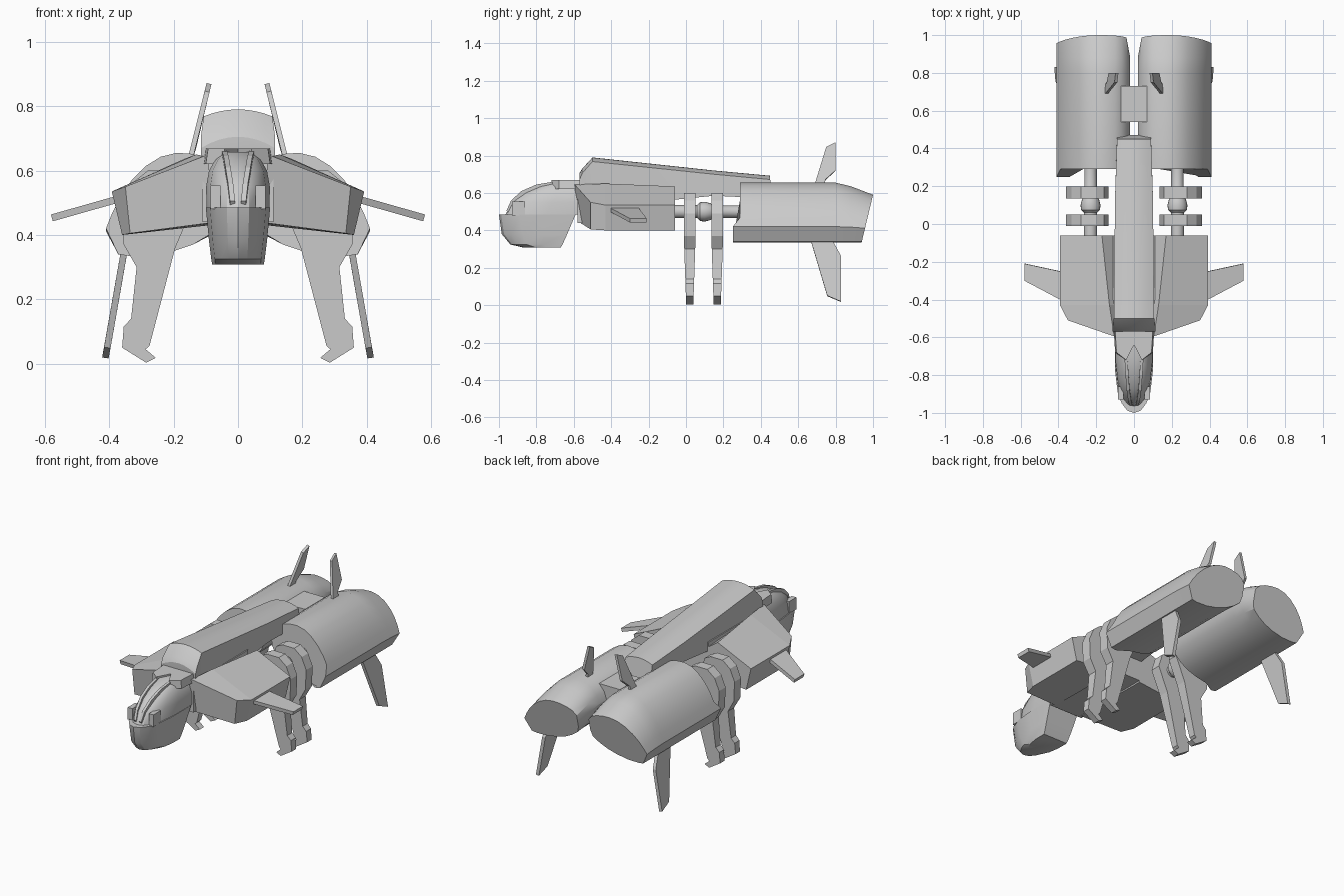
import bpy, bmesh, math
from mathutils import Vector

if "Cube" in bpy.data.objects:
    bpy.data.objects.remove(bpy.data.objects["Cube"])


def loft(name, rings, mirror=False, smooth=None):
    """Skin a list of equal-length point rings, with flat caps."""
    bm = bmesh.new()
    vs = [[bm.verts.new(p) for p in r] for r in rings]
    n = len(vs[0])
    for a, b in zip(vs, vs[1:]):
        for i in range(n):
            j = (i + 1) % n
            bm.faces.new((a[i], a[j], b[j], b[i]))
    bm.faces.new(vs[0])
    bm.faces.new(vs[-1])
    bmesh.ops.recalc_face_normals(bm, faces=bm.faces)
    me = bpy.data.meshes.new(name)
    bm.to_mesh(me)
    bm.free()
    ob = bpy.data.objects.new(name, me)
    bpy.context.collection.objects.link(ob)
    bpy.ops.object.select_all(action='DESELECT')
    ob.select_set(True)
    bpy.context.view_layer.objects.active = ob
    if smooth:
        bpy.ops.object.shade_smooth_by_angle(angle=math.radians(smooth))
    if mirror:
        m = ob.modifiers.new("mirror", 'MIRROR')
        m.use_mirror_merge = False
    return ob


def plate(name, pts, offset, mirror=True):
    """Thin slab: an outline thickened by a vector to both sides."""
    o = Vector(offset) / 2
    return loft(name, [[Vector(p) - o for p in pts], [Vector(p) + o for p in pts]], mirror)


def box(name, x0, x1, y0, y1, z0, z1, mirror=False):
    r = [(x0, y0), (x1, y0), (x1, y1), (x0, y1)]
    return loft(name, [[(x, y, z) for x, y in r] for z in (z0, z1)], mirror)


# Spine with arched top and sloping hood
def arch(y, w, side, top, bottom, lean=0):
    pts = [(-w, y + lean, bottom), (w, y + lean, bottom)]
    for i in range(9):
        t = 1 - i / 4
        pts.append((w * t, y, top - (top - side) * t * t))
    return pts


loft("spine", [arch(-.57, .115, .67, .705, .6), arch(-.555, .115, .705, .73, .55),
               arch(-.5, .107, .768, .79, .52), arch(.15, .1, .70, .72, .585),
               arch(.45, .09, .672, .692, .57, .02)], smooth=25)
box("core_body", -.11, .11, -.58, -.06, .44, .62)


# Nose: rounded U outlines stacked in height
def outline(z, w, front, back, k=1):
    half = [(.35, .012), (.65, .05), (.87, .11), (1, .22)]
    right = [(w * a, front + k * d, z) for a, d in half] + [(w, back, z)]
    return [(0, front, z)] + right + [(-x, y, q) for x, y, q in reversed(right)]


loft("nose_hull", [outline(.308, .08, -.87, -.67, .6), outline(.325, .083, -.94, -.66, .8),
                   outline(.38, .09, -.985, -.635), outline(.485, .1, -1, -.59)], smooth=30)
loft("canopy", [outline(.485, .098, -.965, -.56), outline(.55, .099, -.935, -.56),
                outline(.60, .09, -.875, -.56, .8), outline(.635, .07, -.80, -.56, .5),
                outline(.658, .05, -.715, -.56, .3)], smooth=30)
cap = [(.045, -.72), (.1, -.68), (.108, -.55), (0, -.55), (0, -.64)]
loft("canopy_rear_cap", [[(x, y, .62) for x, y in cap],
                         [(x * .93, y, .668) for x, y in cap]], True)
# Curved canopy frame rails
path = [(.042, -.70, .662), (.036, -.80, .645), (.03, -.88, .61), (.022, -.935, .56), (.016, -.96, .505)]
loft("canopy_rail", [[(x - .007, y + .02, z - .03), (x + .009, y + .02, z - .03),
                      (x + .009, y, z), (x - .007, y, z)] for x, y, z in path], True)
box("nose_window", .055, .086, -.93, -.86, .48, .553, True)

# Shoulder wing blocks
loft("shoulder", [
    [(.09, -.595, .625), (.105, -.595, .645), (.35, -.51, .55), (.335, -.51, .405), (.09, -.56, .437)],
    [(.09, -.43, .60), (.13, -.43, .65), (.392, -.43, .535), (.36, -.43, .40), (.09, -.43, .435)],
    [(.09, -.06, .58), (.17, -.06, .635), (.392, -.06, .535), (.36, -.06, .40), (.09, -.06, .43)],
], True)
plate("side_winglet", [(.37, -.41, .512), (.578, -.30, .453), (.578, -.21, .453), (.37, -.255, .512)],
      (.006, 0, .021))

# Round struts between shoulders and engines, with a swelling between the legs
prof = [(-.08, .035), (.06, .035), (.075, .05), (.10, .053), (.13, .045), (.15, .033), (.32, .033)]
loft("strut", [[(.23 + r * math.cos(i * math.tau / 20), y, .5 + r * math.sin(i * math.tau / 20))
                for i in range(20)] for y, r in prof], True, 35)

# Two pairs of landing legs
leg = [(.135, .50), (.16, .58), (.20, .60), (.28, .60), (.33, .56), (.36, .49), (.355, .37),
       (.315, .30), (.332, .14), (.355, .115), (.36, .05), (.285, .003), (.255, .018),
       (.287, .045), (.275, .055), (.195, .36)]
for nm, yc in (("front_leg", .02), ("rear_leg", .167)):
    loft(nm, [[(x, yc + s * (.019 + .012 * min(1, z / .35)), z) for x, z in leg] for s in (-1, 1)], True)

# Lens-shaped engine pods: ridge top, bevelled outer edge, round inner belly
sec = [(.10, .64), (.145, .652), (.19, .655), (.24, .643), (.285, .615), (.33, .57), (.365, .52),
       (.39, .47), (.41, .42), (.372, .34), (.34, .335), (.27, .337), (.20, .35), (.14, .37),
       (.09, .40), (.05, .44), (.025, .49), (.02, .54), (.035, .585), (.065, .62)]


def pod(f):
    return [f(x, z) for x, z in sec]


def tail(x, z):
    q = z - .24 * max(0, z - .385)
    return (max(x, .04), .94 + .24 * (q - .34), q)


loft("engine_pod", [
    pod(lambda x, z: (x, .29 - (.04 if x > .33 and z < .45 else 0), z)),
    pod(lambda x, z: (x, .80, z)),
    pod(lambda x, z: (x, .88, z - .07 * max(0, z - .385))),
    pod(tail)], True, 24)
box("engine_bridge", -.07, .07, .54, .73, .52, .625)

# Engine fins
plate("upper_fin", [(.155, .69, .62), (.155, .74, .62), (.138, .745, .67), (.127, .80, .72),
                    (.09, .80, .87), (.096, .75, .845), (.145, .69, .65)], (.015, 0, .004))
plate("lower_fin", [(.35, .66, .37), (.35, .77, .37), (.369, .83, .26), (.412, .83, .018),
                    (.406, .755, .05)], (.02, 0, .003))
